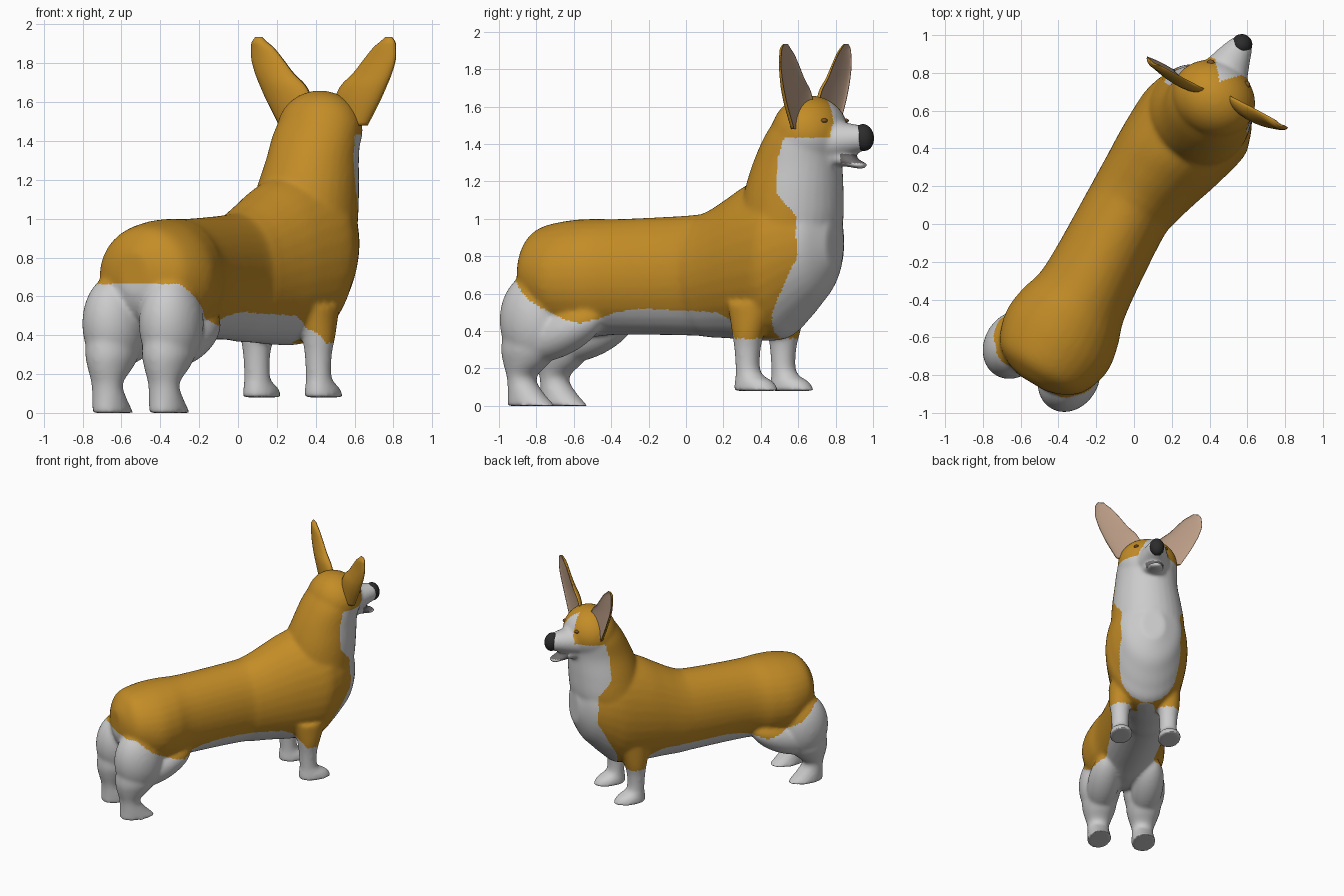
import bpy, bmesh, math
from mathutils import Matrix

if "Cube" in bpy.data.objects:
    bpy.data.objects.remove(bpy.data.objects["Cube"])

# Local frame: x runs tail to nose, y to the dog's left, z up; objects are turned to the final heading
HEADING = math.radians(59)


def material(name, rgb):
    m = bpy.data.materials.new(name)
    m.diffuse_color = (*rgb, 1)
    m.use_nodes = True
    m.node_tree.nodes["Principled BSDF"].inputs["Base Color"].default_value = m.diffuse_color
    return m


TAN = material("tan_fur", (0.55, 0.265, 0.02))
WHITE = material("white_fur", (0.74, 0.74, 0.74))
BLACK = material("black_skin", (0.025, 0.025, 0.025))
INNER = material("inner_ear", (0.50, 0.34, 0.24))
LIP = material("lip", (0.16, 0.15, 0.15))
EYE = material("eye", (0.20, 0.09, 0.02))


def smooth_rings(rings, steps=5):
    """Catmull-Rom interpolation through the key rings."""
    out = []
    for i in range(len(rings) - 1):
        p0, p1, p2, p3 = (rings[min(max(k, 0), len(rings) - 1)] for k in range(i - 1, i + 3))
        for s in range(steps):
            t = s / steps
            out.append([0.5 * (2 * b + (c - a) * t + (2 * a - 5 * b + 4 * c - d) * t * t
                               + (3 * b - a - 3 * c + d) * t ** 3)
                        for a, b, c, d in zip(p0, p1, p2, p3)])
    return out + [list(rings[-1])]


def loft(bm, rings, axis, n=32, cup=None):
    """Elliptical loft; each ring is (x, y, z, half size 1, half size 2)."""
    loops = []
    for x, y, z, a, b in smooth_rings(rings):
        loop = []
        for k in range(n):
            c, s = math.cos(math.tau * k / n), math.sin(math.tau * k / n)
            if axis == 'x':
                co = (x, y + a * c, z + b * s)
            else:
                if cup is not None and c > 0:
                    c *= cup
                co = (x + a * c, y + b * s, z)
            loop.append(bm.verts.new(co))
        loops.append(loop)
    for l0, l1 in zip(loops, loops[1:]):
        for k in range(n):
            bm.faces.new((l0[k], l0[(k + 1) % n], l1[(k + 1) % n], l1[k]))
    bm.faces.new(loops[0])
    bm.faces.new(loops[-1])
    bmesh.ops.recalc_face_normals(bm, faces=bm.faces)


def ball(bm, centre, radii, tilt=0):
    m = Matrix.Translation(centre) @ Matrix.Rotation(tilt, 4, 'Y') @ Matrix.Diagonal((*radii, 1))
    bmesh.ops.create_uvsphere(bm, u_segments=32, v_segments=20, radius=1, matrix=m)


def make(name, bm, mats):
    me = bpy.data.meshes.new(name)
    bm.to_mesh(me)
    bm.free()
    ob = bpy.data.objects.new(name, me)
    bpy.context.collection.objects.link(ob)
    ob.rotation_euler.z = HEADING
    for m in mats:
        me.materials.append(m)
    me.polygons.foreach_set("use_smooth", [True] * len(me.polygons))
    return ob


def line(table, v):
    """Piecewise linear lookup."""
    for (a, fa), (b, fb) in zip(table, table[1:]):
        if v <= b:
            return fa + (fb - fa) * max(0, v - a) / (b - a)
    return table[-1][1]


bm = bmesh.new()
# Torso: x, y, half width, top, bottom
torso = [(-1.0, .03, .08, .82, .62), (-.97, .03, .17, .88, .54), (-.9, .03, .26, .955, .46),
         (-.75, .03, .312, .99, .38), (-.6, .035, .295, 1.0, .37), (-.43, .04, .25, 1.0, .38),
         (0, .065, .235, 1.02, .375), (.12, .06, .245, 1.045, .365), (.25, .045, .265, 1.11, .36),
         (.4, .025, .292, 1.19, .35), (.6, 0, .315, 1.26, .355), (.7, 0, .295, 1.26, .43),
         (.78, 0, .26, 1.22, .51), (.86, 0, .205, 1.15, .60), (.93, 0, .09, .99, .74)]
loft(bm, [(x, y, (t + b) / 2, w, (t - b) / 2) for x, y, w, t, b in torso], 'x')
# Neck and skull
loft(bm, [(.64, 0, .88, .26, .28), (.66, 0, 1.0, .275, .28), (.68, -.01, 1.15, .265, .265),
          (.71, -.02, 1.3, .24, .24), (.75, -.02, 1.43, .215, .228), (.775, -.02, 1.52, .18, .20)], 'z')
ball(bm, (.785, -.02, 1.455), (.20, .228, .205))
# Muzzle and lower jaw
loft(bm, [(.80, -.01, 1.42, .18, .12), (.93, -.005, 1.415, .13, .11),
          (1.04, 0, 1.425, .09, .083), (1.12, 0, 1.433, .06, .064)], 'x')
loft(bm, [(.85, 0, 1.34, .12, .06), (.98, 0, 1.325, .08, .045), (1.05, 0, 1.30, .06, .028),
          (1.09, 0, 1.288, .05, .022), (1.12, 0, 1.287, .03, .014)], 'x')
for s in (1, -1):
    # Hind legs: haunch, knee, hock and paw
    y = .045 + s * .17
    ball(bm, (-.875, y, .46), (.19, .158, .25))
    ball(bm, (-.70, y, .385), (.27, .12, .115), math.radians(-24))
    loft(bm, [(-.88, y, .40, .17, .13), (-.90, y, .30, .16, .13), (-.92, y, .23, .13, .11),
              (-.95, y, .15, .078, .082), (-.925, y, .07, .10, .086), (-.89, y, .0, .14, .092)], 'z')
    # Front legs
    y = s * .185
    loft(bm, [(.51, y, .55, .13, .09), (.50, y, .40, .09, .085), (.495, y, .30, .07, .07),
              (.50, y, .18, .068, .067), (.535, y, .13, .11, .08), (.55, y, .08, .13, .088)], 'z')

body = make("body", bm, [])
rm = body.modifiers.new("fuse", 'REMESH')
rm.mode = 'VOXEL'
rm.voxel_size = 0.012
sm = body.modifiers.new("soften", 'SMOOTH')
sm.factor = 0.5
sm.iterations = 16
fused = bpy.data.meshes.new_from_object(body.evaluated_get(bpy.context.evaluated_depsgraph_get()))
body.modifiers.clear()
body.data = fused
fused.materials.clear()
for m in (TAN, WHITE, LIP):
    fused.materials.append(m)

# Coat pattern: white below the flank line, in front of the bib line and on the muzzle
FLANK = [(-1.1, .67), (-.93, .66), (-.8, .55), (-.65, .47), (-.54, .44), (-.35, .50),
         (-.2, .52), (.3, .50), (.38, .46), (.46, .36), (1.2, .36)]
BIB = [(.34, .60), (.5, .66), (.65, .75), (.8, .83), (1.02, .82), (1.14, .73), (1.3, .72), (1.43, .76)]


def coat(c):
    if c.x > 1.0 and 1.297 < c.z < 1.345:
        return 2
    if c.z > 1.43:
        blaze = c.x > .8 and abs(c.y) < .9 * (c.x - .88)
        return int(blaze or c.x > .97)
    return int(c.z < line(FLANK, c.x) or c.x > line(BIB, c.z))


for p in fused.polygons:
    p.material_index = coat(p.center)
    p.use_smooth = True

# Nose
bm = bmesh.new()
ball(bm, (1.108, 0, 1.435), (.055, .056, .072), math.radians(-8))
make("nose", bm, [BLACK])

# Ears: height, inner edge, outer edge, thickness
EAR = [(1.48, .08, .255, .05), (1.6, .06, .325, .06), (1.68, .09, .365, .06), (1.75, .165, .395, .05),
       (1.82, .225, .415, .04), (1.88, .28, .415, .035), (1.91, .32, .41, .03), (1.935, .35, .39, .015)]
for s, side in ((1, "left"), (-1, "right")):
    bm = bmesh.new()
    rings = []
    for z, i, o, t in EAR:
        mid = s * (i + o) / 2
        rings.append((.825 - .09 * mid, mid - .02, z, t, (o - i) / 2))
    loft(bm, rings, 'z', n=24, cup=-0.3)
    ear = make(side + "_ear", bm, [TAN, INNER])
    for p in ear.data.polygons:
        p.material_index = int(p.normal.x > .3)
    # Eyes
    bm = bmesh.new()
    ball(bm, (.94, -.02 + s * .11, 1.525), (.018, .02, .012))
    make(side + "_eye", bm, [EYE])
